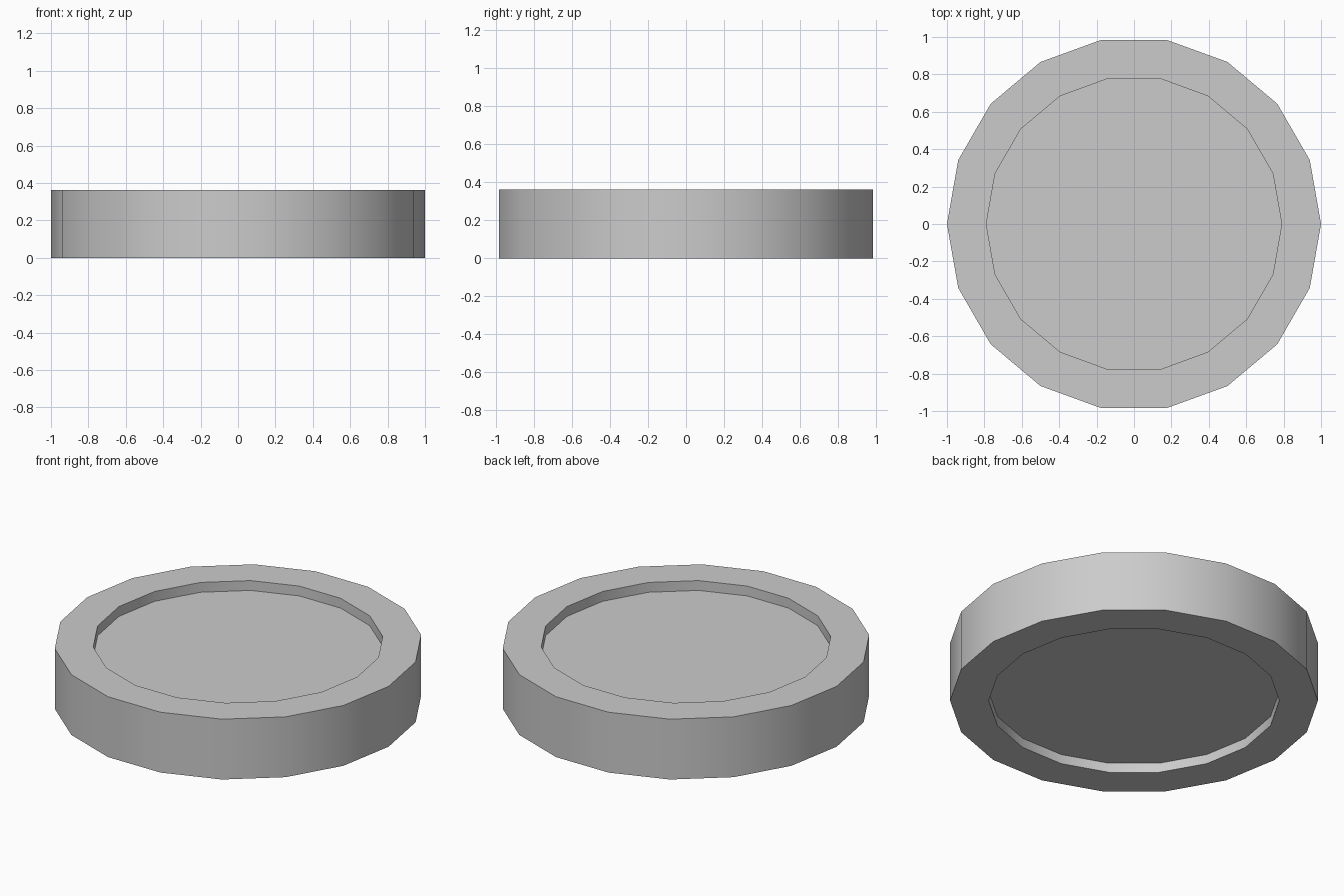
import bpy
import bmesh
from math import cos, sin, pi, radians

if "Cube" in bpy.data.objects:
    bpy.data.objects.remove(bpy.data.objects["Cube"])

SIDES = 18
# Radius/height profile from the lower recess, round the rim, to the upper recess
PROFILE = [(0.79, 0.057), (0.79, 0.0), (1.0, 0.0),
           (1.0, 0.362), (0.79, 0.362), (0.79, 0.303)]


def ring(bm, r, z):
    return [bm.verts.new((r * cos(2 * pi * i / SIDES), r * sin(2 * pi * i / SIDES), z))
            for i in range(SIDES)]


# Disc with a shallow recess in both faces
bm = bmesh.new()
rings = [ring(bm, r, z) for r, z in PROFILE]
for a, b in zip(rings, rings[1:]):
    for i in range(SIDES):
        j = (i + 1) % SIDES
        bm.faces.new((a[i], a[j], b[j], b[i]))

# Recess floors
bm.faces.new(rings[0][::-1])
bm.faces.new(rings[-1])
bmesh.ops.recalc_face_normals(bm, faces=bm.faces)

mesh = bpy.data.meshes.new("recessed_disc")
bm.to_mesh(mesh)
bm.free()
disc = bpy.data.objects.new("recessed_disc", mesh)
bpy.context.collection.objects.link(disc)

# Smooth walls with crisp rim edges
bpy.context.view_layer.objects.active = disc
disc.select_set(True)
bpy.ops.object.shade_smooth_by_angle(angle=radians(30))
